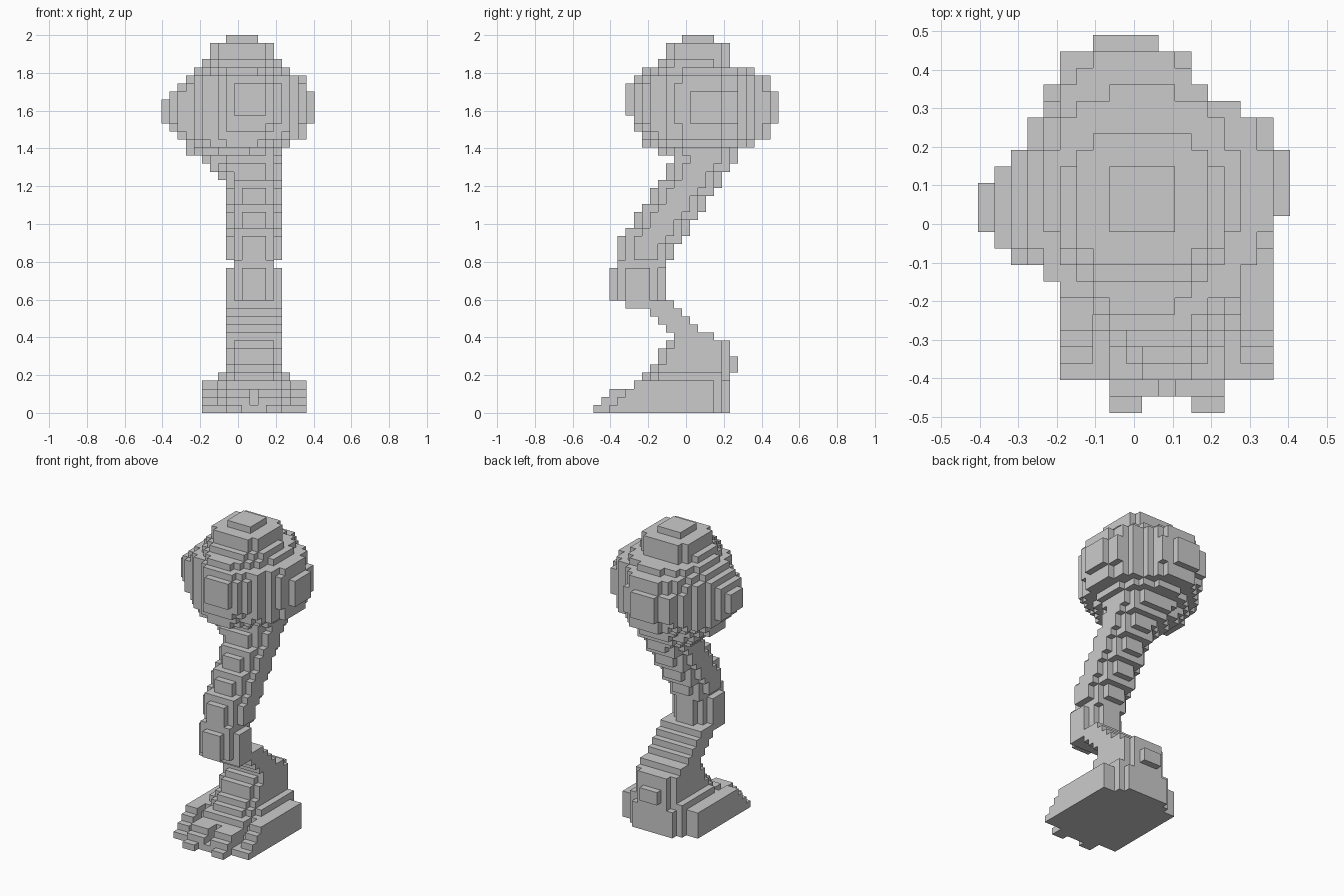
import bpy
import bmesh
from mathutils import Vector

old = bpy.data.objects.get("Cube")
if old:
    bpy.data.objects.remove(old, do_unlink=True)

SIZE = Vector((19, 23, 47))
UNIT = 2 / SIZE.z

stone = bpy.data.materials.new("stone grey")
stone.use_nodes = True
stone.diffuse_color = (0.6, 0.6, 0.6, 1)
stone.node_tree.nodes["Principled BSDF"].inputs["Base Color"].default_value = stone.diffuse_color


def box(x0, x1, y0, y1, z0, z1):
    return {(x, y, z) for x in range(x0, x1) for y in range(y0, y1) for z in range(z0, z1)}


def oval(layer, x0, x1, y0, y1, power, centre=None):
    """One layer of cells: an oval with its own radius on each side of its centre."""
    cx, cy = centre or ((x0 + x1) / 2, (y0 + y1) / 2)
    cells = set()
    for cell in box(x0, x1, y0, y1, layer, layer + 1):
        dx, dy = cell[0] + 0.5 - cx, cell[1] + 0.5 - cy
        rx = x1 - cx if dx > 0 else cx - x0
        ry = y1 - cy if dy > 0 else cy - y0
        if abs(dx / rx) ** power + abs(dy / ry) ** power <= 1:
            cells.add(cell)
    return cells


def padded(layer, front, back):
    """One layer of the leg: a core with a narrower pad on each of its four sides."""
    top = layer + 1
    return (box(9, 14, front + 1, back - 1, layer, top) | box(10, 13, front, back, layer, top)
            | box(8, 15, front + 2, back - 2, layer, top))


# Foot: stepped side flanges, a longer middle, two toes and a heel
foot = set()
for step in range(4):
    foot |= box(5, 18, step + 2, 15, step, step + 1)
    if step:
        for groove in (7, 15):
            foot -= box(groove, groove + 1, step + 2, step + 4, step, step + 1)
    foot |= box(8, 15, (1, 1, 2, 5)[step], 17, step, step + 1)
foot |= box(8, 10, 0, 1, 0, 1) | box(13, 15, 0, 1, 0, 1)
foot |= box(7, 16, 8, 16, 0, 5)
foot -= box(11, 12, 1, 4, 1, 3)

# Ankle: rounded block with a plate at the back
ankle = box(10, 13, 17, 18, 5, 7)
for layer, front in enumerate((6, 7, 8, 8, 9), start=4):
    ankle |= oval(layer, 8, 15, front, 17, 4)

# Shin: flat steps leaning forward
shin = set()
for layer, (front, back) in enumerate(((10, 15), (9, 13), (8, 12), (7, 11), (4, 10)), start=9):
    shin |= box(8, 15, front, back, layer, layer + 1)

# Knee: padded column with a pinched top layer
knee = box(9, 14, 3, 9, 18, 19)
for layer in range(14, 18):
    knee |= padded(layer, 2, 9)

# Thigh: padded column leaning back; full-width layers part the front and back pads
thigh = set()
fronts = (3, 3, 3, 4, 5, 5, 6, 7, 7, 8, 9, 9, 10, 10)
backs = (10, 10, 11, 12, 12, 13, 14, 14, 15, 16, 16, 17, 18, 18)
for layer, (front, back) in enumerate(zip(fronts, backs), start=19):
    thigh |= padded(layer, front, back)
    if layer in (22, 25, 28, 31):
        thigh |= box(9, 14, front, front + 1, layer, layer + 1)
    if layer in (21, 24, 27, 30):
        thigh |= box(9, 14, back - 1, back, layer, layer + 1)

# Head: lumpy ball, given as the extent of each layer from the bottom up
HEAD = (
    (7, 15, 9, 16), (6, 15, 9, 17), (5, 15, 10, 18), (3, 15, 8, 18), (3, 16, 6, 20),
    (2, 18, 6, 22), (1, 18, 5, 22), (0, 19, 5, 23), (0, 19, 4, 23), (0, 19, 4, 23),
    (1, 19, 4, 23), (2, 18, 4, 22), (3, 18, 5, 22), (4, 16, 6, 20), (5, 15, 8, 17),
    (6, 14, 9, 17), (6, 14, 9, 17),
)
head = box(8, 12, 11, 15, 46, 47)
for layer, extent in enumerate(HEAD, start=29):
    middle = (10, 13.2) if 32 < layer < 43 else None
    head |= oval(layer, *extent, 3 if layer > 42 else 1.9, middle)
# Raised plates on the four sides of the ball
head |= box(0, 1, 11, 14, 36, 39) | box(18, 19, 12, 16, 36, 40)
head |= box(9, 13, 4, 5, 37, 41) | box(7, 11, 22, 23, 36, 40)
# Broader cross-shaped pads below those plates
head |= box(1, 2, 10, 15, 36, 39) | box(1, 2, 11, 14, 35, 40)
head |= box(17, 18, 10, 18, 36, 40) | box(17, 18, 12, 16, 34, 42)
head |= box(8, 14, 5, 6, 36, 41) | box(9, 13, 5, 6, 35, 42)
head |= box(5, 13, 20, 22, 36, 40) | box(7, 11, 20, 22, 34, 42)
# Outline of the ball from above, row by row from front to back
LEFT = (9, 8, 7, 5, 4, 2, 1, 0, 0, 0, 1, 2, 3, 3, 4, 4, 5, 5, 7)
RIGHT = (13, 14, 15, 16, 16, 17, 18, 18, 19, 19, 19, 19, 18, 18, 16, 14, 13, 13, 11)
head = {c for c in head if LEFT[c[1] - 4] <= c[0] < RIGHT[c[1] - 4]}
# Only the raised plates reach the outermost cells
head = {c for c in head if c[0] < 18 or 11 < c[1] < 16 and 35 < c[2] < 40}

parts = {"foot": foot, "ankle": ankle, "shin": shin, "knee": knee, "thigh": thigh, "head": head}
solid = set().union(*parts.values())
DIRECTIONS = [tuple(sign * (axis == a) for a in range(3)) for axis in range(3) for sign in (-1, 1)]
CORNERS = ((-1, -1), (1, -1), (1, 1), (-1, 1))


def build(name, cells):
    """Make a mesh from the cell sides that are open to the air."""
    bm = bmesh.new()
    for cell in sorted(cells):
        middle = Vector(cell) + Vector((0.5, 0.5, 0.5))
        for way in DIRECTIONS:
            if tuple(c + w for c, w in zip(cell, way)) in solid:
                continue
            normal = Vector(way)
            side = Vector((way[1], way[2], way[0]))
            up = normal.cross(side)
            verts = []
            for s, u in CORNERS:
                p = middle + (normal + side * s + up * u) / 2
                verts.append(bm.verts.new((p - Vector((SIZE.x, SIZE.y, 0)) / 2) * UNIT))
            bm.faces.new(verts)
    bmesh.ops.remove_doubles(bm, verts=bm.verts, dist=UNIT / 100)
    mesh = bpy.data.meshes.new(name)
    bm.to_mesh(mesh)
    bm.free()
    mesh.materials.append(stone)
    bpy.context.collection.objects.link(bpy.data.objects.new(name, mesh))


claimed = set()
for name, cells in parts.items():
    build(name, cells - claimed)
    claimed |= cells
